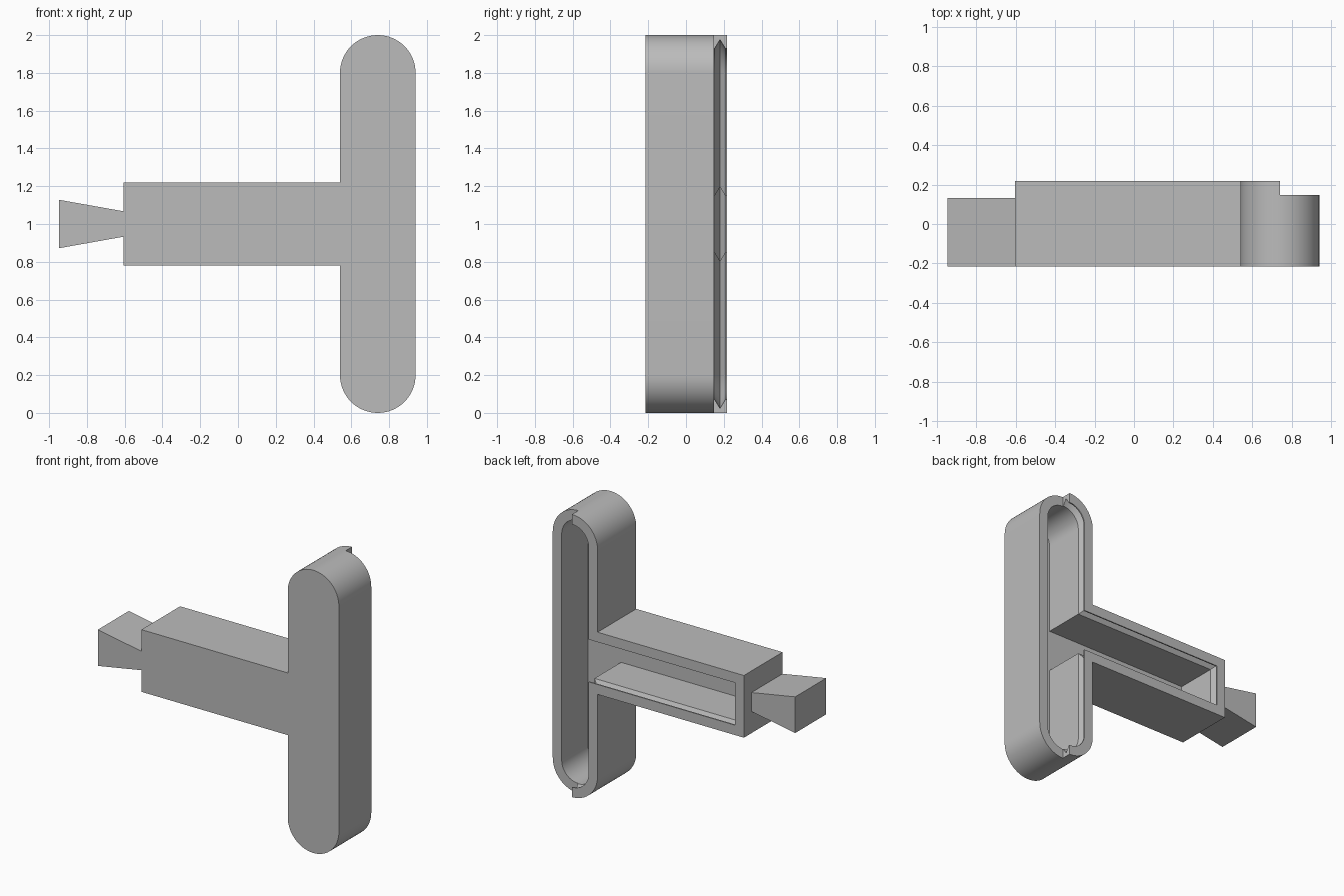
import bpy, bmesh
from math import sin, cos, pi

if "Cube" in bpy.data.objects:
    bpy.data.objects.remove(bpy.data.objects["Cube"])

grey = bpy.data.materials.new("plain grey")
grey.use_nodes = True
grey.diffuse_color = (0.5, 0.5, 0.5, 1)
grey.node_tree.nodes["Principled BSDF"].inputs["Base Color"].default_value = (0.5, 0.5, 0.5, 1)

FRONT, BACK = -0.215, 0.217
WALL, GROOVE = 0.07, 0.046
BAR_X, RADIUS, MID_Z = 0.74, 0.2, 1.0
ARM_END, ARM_HALF = -0.605, 0.22
ARC = 32


def loft(name, rings):
    """Skin a stack of equal-sized rings and cap both ends."""
    bm = bmesh.new()
    loops = [[bm.verts.new(p) for p in ring] for ring in rings]
    for a, b in zip(loops, loops[1:]):
        for i in range(len(a)):
            j = (i + 1) % len(a)
            bm.faces.new((a[i], a[j], b[j], b[i]))
    bm.faces.new(loops[0])
    bm.faces.new(loops[-1])
    bmesh.ops.recalc_face_normals(bm, faces=bm.faces)
    mesh = bpy.data.meshes.new(name)
    bm.to_mesh(mesh)
    bm.free()
    mesh.materials.append(grey)
    obj = bpy.data.objects.new(name, mesh)
    bpy.context.collection.objects.link(obj)
    return obj


def outline(inset, y):
    """Rounded bar with a side arm, shrunk by inset, at depth y."""
    r, h = RADIUS - inset, ARM_HALF - inset
    rise = 1 - RADIUS
    pts = [(BAR_X + r * cos(pi * i / ARC), MID_Z + rise + r * sin(pi * i / ARC))
           for i in range(ARC + 1)]
    pts += [(BAR_X - r, MID_Z + h), (ARM_END + inset, MID_Z + h)]
    pts += [(x, 2 * MID_Z - z) for x, z in reversed(pts)]
    return [(x, y, z) for x, z in pts]


# Hollow tray with a V-shaped lid groove just inside the open back
tray = loft("hollow_tray", [
    outline(0, FRONT),
    outline(0, BACK),
    outline(WALL, BACK),
    outline(WALL, 0.208),
    outline(WALL - GROOVE, 0.18),
    outline(WALL, 0.152),
    outline(WALL, FRONT + WALL),
])

# Lower the rim on the outer half of the bar so a lid can slide in
bpy.ops.mesh.primitive_cube_add(size=1, location=(BAR_X + 0.25, 0.147 + 0.25, MID_Z))
cutter = bpy.context.object
cutter.name = "rim_cutter"
cutter.scale = (0.5, 0.5, 3)
cutter.hide_render = True
cut = tray.modifiers.new("lid entry", 'BOOLEAN')
cut.operation, cut.solver, cut.object = 'DIFFERENCE', 'EXACT', cutter
bpy.ops.object.select_all(action='DESELECT')
tray.select_set(True)
bpy.context.view_layer.objects.active = tray
bpy.ops.object.modifier_apply(modifier=cut.name)
bpy.data.objects.remove(cutter)
bpy.ops.object.shade_smooth_by_angle(angle=pi / 6)

# Flared dovetail on the end of the arm
flare = [(ARM_END, 0.067), (-0.947, 0.128)]
profile = flare + [(x, -h) for x, h in reversed(flare)]
loft("dovetail_tab", [[(x, y, MID_Z + h) for x, h in profile] for y in (FRONT, 0.132)])
